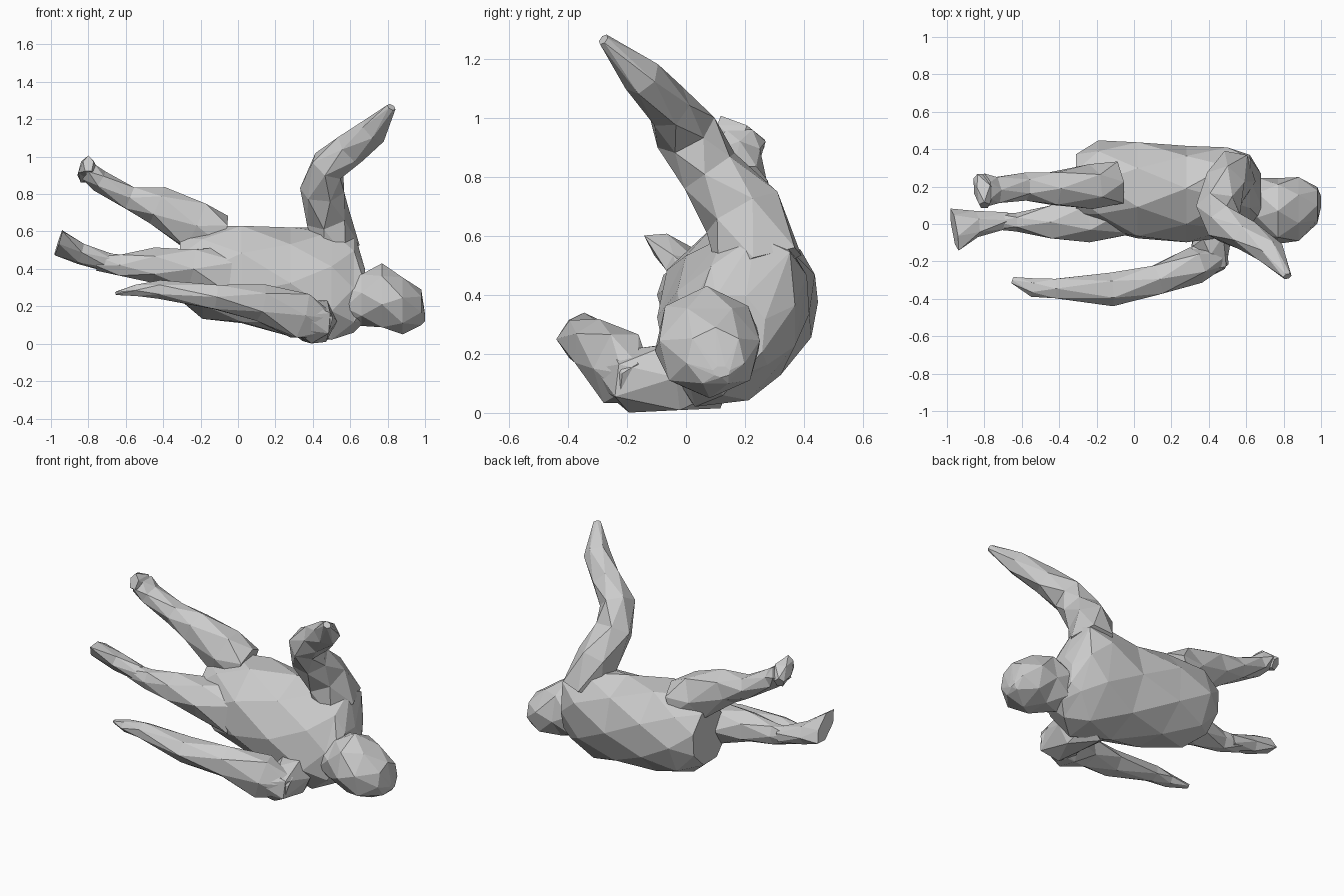
import bpy, bmesh
from math import sin, cos, pi
from mathutils import Vector


def loft(name, stations, sides, side_dir, axis=None, phase=0.0):
    """Faceted tube through (x, y, z, width, depth) stations, width along side_dir."""
    bm = bmesh.new()
    pts = [Vector(s[:3]) for s in stations]
    rings = []
    for i, s in enumerate(stations):
        t = axis or (pts[min(i + 1, len(pts) - 1)] - pts[max(i - 1, 0)])
        t = Vector(t).normalized()
        u = Vector(side_dir)
        u = (u - t * u.dot(t)).normalized()
        v = t.cross(u)
        ring = []
        for k in range(sides):
            a = 2 * pi * (k + phase + 0.5 * (i % 2)) / sides
            ring.append(bm.verts.new(pts[i] + u * s[3] * cos(a) + v * s[4] * sin(a)))
        rings.append(ring)
    # staggered rings give the irregular triangle facets
    for i in range(len(rings) - 1):
        a, b = rings[i], rings[i + 1]
        for k in range(sides):
            n = (k + 1) % sides
            if i % 2 == 0:
                bm.faces.new((a[k], a[n], b[k]))
                bm.faces.new((a[n], b[n], b[k]))
            else:
                bm.faces.new((a[k], a[n], b[n]))
                bm.faces.new((a[k], b[n], b[k]))
    bm.faces.new(rings[0][::-1])
    bm.faces.new(rings[-1])
    bmesh.ops.recalc_face_normals(bm, faces=bm.faces[:])
    mesh = bpy.data.meshes.new(name)
    bm.to_mesh(mesh)
    bm.free()
    obj = bpy.data.objects.new(name, mesh)
    bpy.context.collection.objects.link(obj)
    return obj


# torso rolled onto its side: width runs shoulder to shoulder
loft("torso", [
    (-0.31, 0.21, 0.40, 0.18, 0.17),
    (-0.19, 0.21, 0.38, 0.25, 0.235),
    (0.02, 0.18, 0.37, 0.28, 0.27),
    (0.28, 0.16, 0.33, 0.30, 0.25),
    (0.50, 0.17, 0.32, 0.33, 0.22),
    (0.62, 0.18, 0.33, 0.29, 0.17),
    (0.68, 0.14, 0.26, 0.15, 0.13),
], 8, (0, 0.42, 0.9), axis=(1, 0, 0))

# head
loft("head", [
    (0.57, 0.11, 0.22, 0.12, 0.12),
    (0.66, 0.10, 0.24, 0.145, 0.15),
    (0.77, 0.07, 0.25, 0.18, 0.18),
    (0.88, 0.08, 0.21, 0.16, 0.175),
    (0.98, 0.10, 0.19, 0.10, 0.10),
    (1.00, 0.12, 0.14, 0.02, 0.03),
], 7, (0, 0, 1), axis=(1, 0, 0))

# arm raised above the body
loft("raised_arm", [
    (0.53, 0.25, 0.50, 0.125, 0.16),
    (0.48, 0.19, 0.68, 0.12, 0.14),
    (0.45, 0.08, 0.82, 0.12, 0.11),
    (0.48, 0.00, 0.95, 0.10, 0.11),
    (0.60, -0.06, 1.04, 0.095, 0.08),
    (0.73, -0.15, 1.14, 0.08, 0.07),
    (0.82, -0.28, 1.265, 0.025, 0.02),
], 6, (1, 0, -0.3))

# arm lying along the ground side
loft("lower_arm_shoulder", [
    (0.36, 0.08, 0.16, 0.15, 0.13),
    (0.42, -0.05, 0.12, 0.13, 0.11),
    (0.40, -0.18, 0.11, 0.11, 0.12),
    (0.31, -0.23, 0.15, 0.09, 0.09),
], 6, (0, 0, 1))
loft("lower_forearm", [
    (0.48, -0.17, 0.10, 0.07, 0.06),
    (0.33, -0.22, 0.15, 0.14, 0.10),
    (0.12, -0.30, 0.22, 0.10, 0.09),
    (-0.12, -0.35, 0.25, 0.075, 0.09),
    (-0.42, -0.345, 0.29, 0.05, 0.06),
    (-0.54, -0.34, 0.285, 0.035, 0.05),
    (-0.65, -0.30, 0.27, 0.01, 0.02),
], 6, (0, 0, 1))

# upper leg and foot
loft("upper_leg", [
    (-0.09, 0.22, 0.58, 0.11, 0.13),
    (-0.23, 0.20, 0.63, 0.15, 0.12),
    (-0.43, 0.19, 0.74, 0.105, 0.10),
    (-0.58, 0.20, 0.78, 0.07, 0.075),
    (-0.74, 0.18, 0.87, 0.06, 0.08),
    (-0.80, 0.18, 0.92, 0.06, 0.09),
], 6, (0, 0, 1))
loft("upper_foot", [
    (-0.83, 0.25, 0.89, 0.04, 0.03),
    (-0.80, 0.18, 0.93, 0.06, 0.06),
    (-0.80, 0.10, 0.96, 0.05, 0.03),
], 5, (0, 0, 1))

# lower leg and flared foot
loft("lower_leg", [
    (-0.05, 0.08, 0.35, 0.18, 0.16),
    (-0.26, 0.03, 0.40, 0.12, 0.13),
    (-0.45, 0.01, 0.42, 0.095, 0.10),
    (-0.63, 0.01, 0.42, 0.065, 0.05),
    (-0.75, 0.015, 0.44, 0.05, 0.05),
], 6, (0, 0, 1))
loft("lower_foot", [
    (-0.68, 0.02, 0.43, 0.05, 0.05),
    (-0.84, 0.00, 0.48, 0.075, 0.055),
    (-0.96, -0.03, 0.54, 0.13, 0.05),
], 6, (0, 0.85, -0.5), axis=(0.95, 0.05, -0.25))
